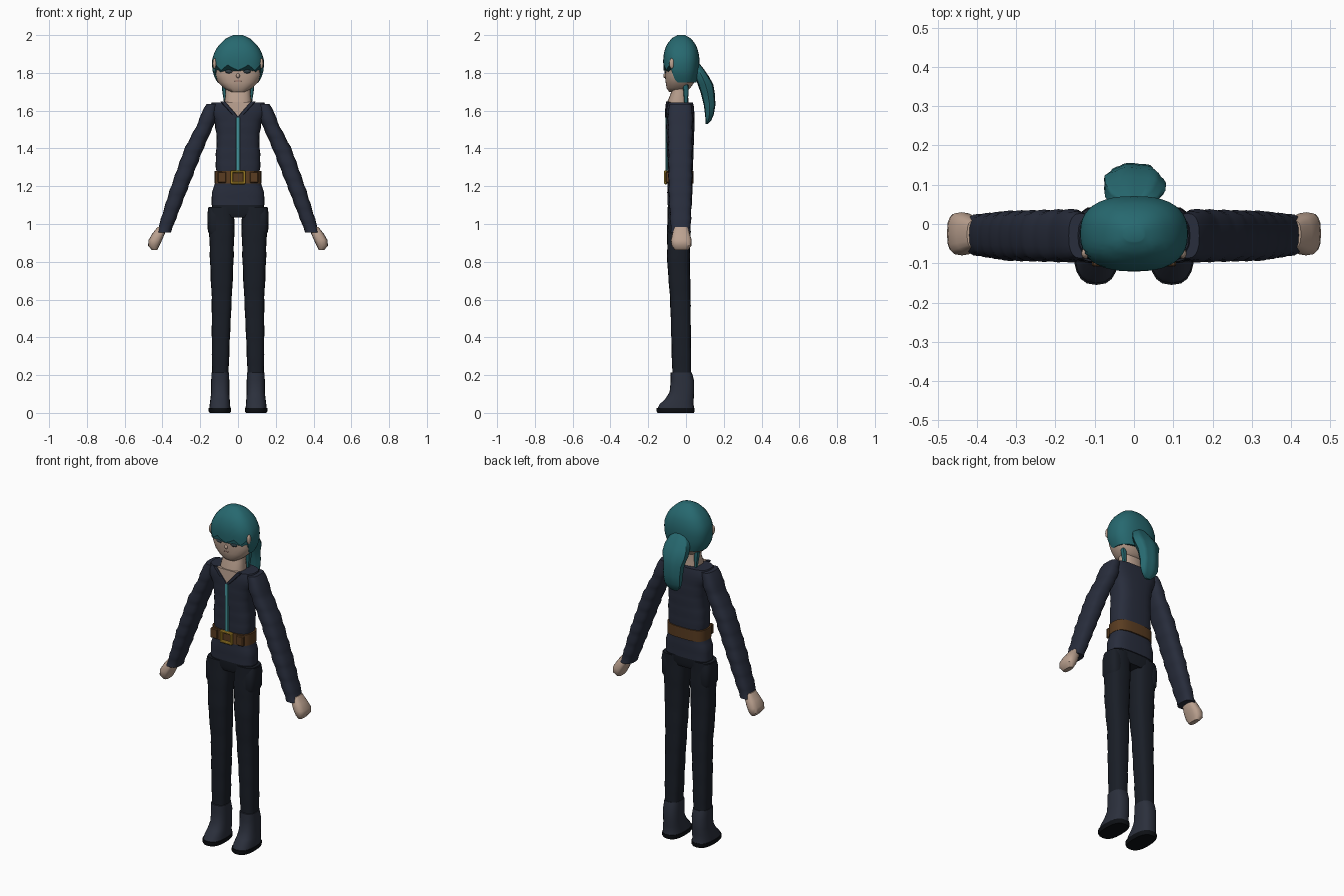
import bpy, bmesh, math
from math import sin, cos, pi


def material(name, rgb):
    m = bpy.data.materials.new(name)
    m.diffuse_color = (*rgb, 1)
    return m


HAIR = material("teal hair", (0.02, 0.14, 0.16))
SKIN = material("skin", (0.50, 0.36, 0.28))
JACKET = material("jacket navy", (0.021, 0.026, 0.045))
PANTS = material("trouser navy", (0.010, 0.013, 0.020))
BOOT = material("boot navy", (0.024, 0.029, 0.045))
SOLE = material("sole black", (0.004, 0.005, 0.007))
TRIM = material("teal trim", (0.06, 0.30, 0.33))
BELT = material("belt brown", (0.10, 0.045, 0.015))
GOLD = material("buckle gold", (0.55, 0.33, 0.03))
DARK = material("eye dark", (0.03, 0.05, 0.06))
LIP = material("lip", (0.30, 0.15, 0.12))


def finish(name, bm, mat, angle=45):
    bmesh.ops.recalc_face_normals(bm, faces=bm.faces)
    me = bpy.data.meshes.new(name)
    bm.to_mesh(me)
    bm.free()
    ob = bpy.data.objects.new(name, me)
    bpy.context.collection.objects.link(ob)
    me.materials.append(mat)
    bpy.ops.object.select_all(action='DESELECT')
    ob.select_set(True)
    bpy.context.view_layer.objects.active = ob
    bpy.ops.object.shade_smooth_by_angle(angle=math.radians(angle))
    return ob


def oval(a, rx, ry, n):
    # superellipse point
    c, s = cos(a), sin(a)
    return (rx * math.copysign(abs(c) ** (2 / n), c),
            ry * math.copysign(abs(s) ** (2 / n), s))


def skin_rings(name, loops, mat):
    # bridge successive point loops and cap both ends
    bm = bmesh.new()
    vs = [[bm.verts.new(p) for p in loop] for loop in loops]
    n = len(vs[0])
    for lo, hi in zip(vs, vs[1:]):
        for i in range(n):
            j = (i + 1) % n
            bm.faces.new((lo[i], lo[j], hi[j], hi[i]))
    bm.faces.new(vs[0])
    bm.faces.new(vs[-1])
    return finish(name, bm, mat)


def loft(name, rings, mat, side=1, n=2.5, seg=20, ribs=0):
    # rings: z, centre x, centre y, half width, half depth
    loops = []
    for z, cx, cy, rx, ry in rings:
        loop = []
        for i in range(seg):
            a = 2 * pi * i / seg
            k = 1 + ribs * cos(a * seg / 4)
            x, y = oval(a, rx * k, ry * k, n)
            loop.append((side * (cx + x), cy + y, z))
        loops.append(loop)
    return skin_rings(name, loops, mat)


def sample(rings, z):
    for a, b in zip(rings, rings[1:]):
        if min(a[0], b[0]) - 1e-6 <= z <= max(a[0], b[0]) + 1e-6:
            t = (z - a[0]) / (b[0] - a[0])
            return [p + (q - p) * t for p, q in zip(a, b)]
    return list(rings[-1])


def folds(rings, count, amount):
    # resample and swell alternate rings into cloth folds
    out = []
    for i in range(count + 1):
        z = rings[0][0] + (rings[-1][0] - rings[0][0]) * i / count
        r = sample(rings, z)
        k = 1 + amount * (1, -0.2, -1)[i % 3]
        out.append((z, r[1], r[2], r[3] * k, r[4] * k))
    return out


def box(name, c, s, mat, bevel=0.004):
    bm = bmesh.new()
    bmesh.ops.create_cube(bm, size=1)
    for v in bm.verts:
        v.co = [c[i] + v.co[i] * s[i] for i in range(3)]
    bmesh.ops.bevel(bm, geom=bm.edges[:], offset=bevel, segments=1, affect='EDGES')
    return finish(name, bm, mat, 30)


def ball(name, c, r, mat):
    bm = bmesh.new()
    bmesh.ops.create_uvsphere(bm, u_segments=12, v_segments=8, radius=1)
    for v in bm.verts:
        v.co = [c[i] + v.co[i] * r[i] for i in range(3)]
    return finish(name, bm, mat)


# Head and neck
head = [(1.70, 0, -.045, .045, .045), (1.72, 0, -.04, .075, .063),
        (1.75, 0, -.032, .107, .076), (1.79, 0, -.028, .126, .084),
        (1.86, 0, -.025, .128, .088), (1.93, 0, -.025, .10, .075),
        (1.98, 0, -.025, .05, .04)]
loft("head", head, SKIN, seg=28)
loft("neck", [(1.58, 0, -.04, .068, .058), (1.65, 0, -.042, .072, .056),
              (1.69, 0, -.036, .066, .045), (1.74, 0, -.032, .066, .045)], SKIN)

# Hair cap: the lower edge rises over the face in a jagged fringe
cap = [(1.70, 0, -.025, .07, .06), (1.74, 0, -.025, .104, .078),
       (1.79, 0, -.025, .131, .09), (1.83, 0, -.025, .138, .095),
       (1.88, 0, -.025, .136, .096), (1.92, 0, -.025, .12, .089),
       (1.955, 0, -.025, .095, .074), (1.985, 0, -.025, .06, .048),
       (2.0, 0, -.025, .025, .02)]
SEG = 40
loops = []
for k in range(13):
    t = k / 12
    loop = []
    for i in range(SEG):
        a = 2 * pi * i / SEG
        front = max(0, min(1, (-sin(a) - 0.25) / 0.3))
        low = 1.75 + front * (0.078 + 0.014 * cos(a * 10))
        z = low + (2.0 - low) * sin(t * pi / 2)
        _, _, cy, rx, ry = sample(cap, z)
        x, y = oval(a, rx, ry, 2.5)
        loop.append((x, cy + y, z))
    loops.append(loop)
skin_rings("hair_cap", loops, HAIR)

# Ponytail
loft("ponytail", [(1.85, 0, .055, .03, .015), (1.82, 0, .066, .06, .028),
                  (1.78, 0, .085, .076, .036), (1.74, 0, .103, .078, .04),
                  (1.69, 0, .116, .062, .036), (1.63, 0, .125, .058, .03),
                  (1.58, 0, .124, .055, .023), (1.55, 0, .119, .042, .015),
                  (1.53, 0, .11, .02, .006)], HAIR, n=2.3, seg=28, ribs=.05)

# Face and side locks
box("mouth", (0, -.102, 1.757), (.036, .014, .007), LIP, .002)
ball("nose", (0, -.112, 1.785), (.01, .008, .012), SKIN)
for s in (-1, 1):
    ball("eye", (s * .046, -.106, 1.808), (.022, .009, .011), DARK)
    ball("ear", (s * .124, -.075, 1.85), (.01, .014, .028), SKIN)
    loft("neck_lock", [(1.77, .075, -.005, .014, .016), (1.70, .07, .0, .013, .014),
                       (1.63, .066, .0, .006, .008)], HAIR, s, seg=8)

# Jacket
jacket = [(1.10, 0, -.033, .138, .064), (1.15, 0, -.033, .141, .066),
          (1.20, 0, -.032, .128, .066), (1.25, 0, -.031, .114, .066),
          (1.34, 0, -.03, .119, .069), (1.45, 0, -.03, .112, .073),
          (1.53, 0, -.03, .122, .075), (1.59, 0, -.03, .15, .074),
          (1.63, 0, -.03, .152, .073), (1.642, 0, -.03, .138, .066)]
loft("jacket", folds(jacket, 24, .012) + [jacket[-1]], JACKET, n=3, seg=28)
loft("belt", [(z, 0, -.031, .124, .072) for z in (1.215, 1.28)], BELT, n=3, seg=28)
box("zip", (0, -.104, 1.425), (.022, .01, .29), TRIM, .003)
for z in (1.217, 1.277):
    box("buckle_bar", (0, -.108, z), (.078, .016, .014), GOLD)
for s in (-1, 1):
    box("buckle_side", (s * .033, -.108, 1.247), (.014, .016, .07), GOLD)
    box("belt_pouch", (s * .085, -.098, 1.247), (.045, .02, .058), BELT)

# Open collar: skin panel and raised lapels
bm = bmesh.new()
tri = [bm.verts.new(p) for p in ((-.066, -.103, 1.646), (.066, -.103, 1.646), (0, -.107, 1.57))]
f = bm.faces.new(tri)
ext = bmesh.ops.extrude_face_region(bm, geom=[f])["geom"]
for v in ext:
    if isinstance(v, bmesh.types.BMVert):
        v.co.y += .02
finish("open_neck", bm, SKIN, 30)
for s in (-1, 1):
    loft("lapel", [(1.565, .006, -.105, .008, .006), (1.60, .038, -.104, .012, .007),
                   (1.648, .08, -.098, .014, .008)], JACKET, s, seg=8)

# Pelvis
loft("pelvis", [(1.035, 0, -.035, .10, .05), (1.06, 0, -.035, .138, .06),
                (1.13, 0, -.034, .136, .061)], PANTS, n=3, seg=28)

arm = [(1.635, .135, -.03, .03, .055), (1.60, .15, -.03, .04, .066),
       (1.54, .165, -.03, .044, .066), (1.395, .235, -.03, .05, .064),
       (1.18, .315, -.03, .046, .062), (.955, .393, -.028, .037, .052)]
hand = [(.985, .405, -.026, .02, .035), (.95, .42, -.026, .033, .046),
        (.915, .438, -.025, .036, .055), (.885, .446, -.024, .03, .052),
        (.862, .442, -.024, .014, .035)]
leg = [(1.09, .088, -.036, .066, .06), (1.0, .086, -.038, .068, .062),
       (.80, .086, -.04, .062, .06), (.60, .086, -.03, .053, .054),
       (.40, .091, -.026, .048, .052), (.18, .094, -.022, .043, .05)]

# Limbs, mirrored left and right
for s in (-1, 1):
    loft("sleeve", folds(arm, 27, .04), JACKET, s, n=2.6)
    loft("hand", hand, SKIN, s, n=2.8, seg=16)
    loft("trouser_leg", folds(leg, 21, .018), PANTS, s, n=2.8)
    loft("thigh_pocket", [(1.085, .118, -.034, .04, .05), (1.05, .12, -.036, .042, .058),
                          (.965, .118, -.038, .042, .06), (.94, .11, -.038, .04, .05)],
         PANTS, s, n=3)
    loft("boot", [(.022, .096, -.054, .056, .098), (.045, .096, -.05, .054, .09),
                  (.075, .095, -.034, .051, .075), (.11, .094, -.022, .048, .065),
                  (.17, .094, -.019, .048, .062), (.215, .094, -.025, .046, .056)],
         BOOT, s, n=2.6)
    loft("sole", [(0, .096, -.055, .054, .096), (.008, .096, -.055, .059, .10),
                  (.026, .096, -.055, .059, .10)], SOLE, s, n=2.6)
